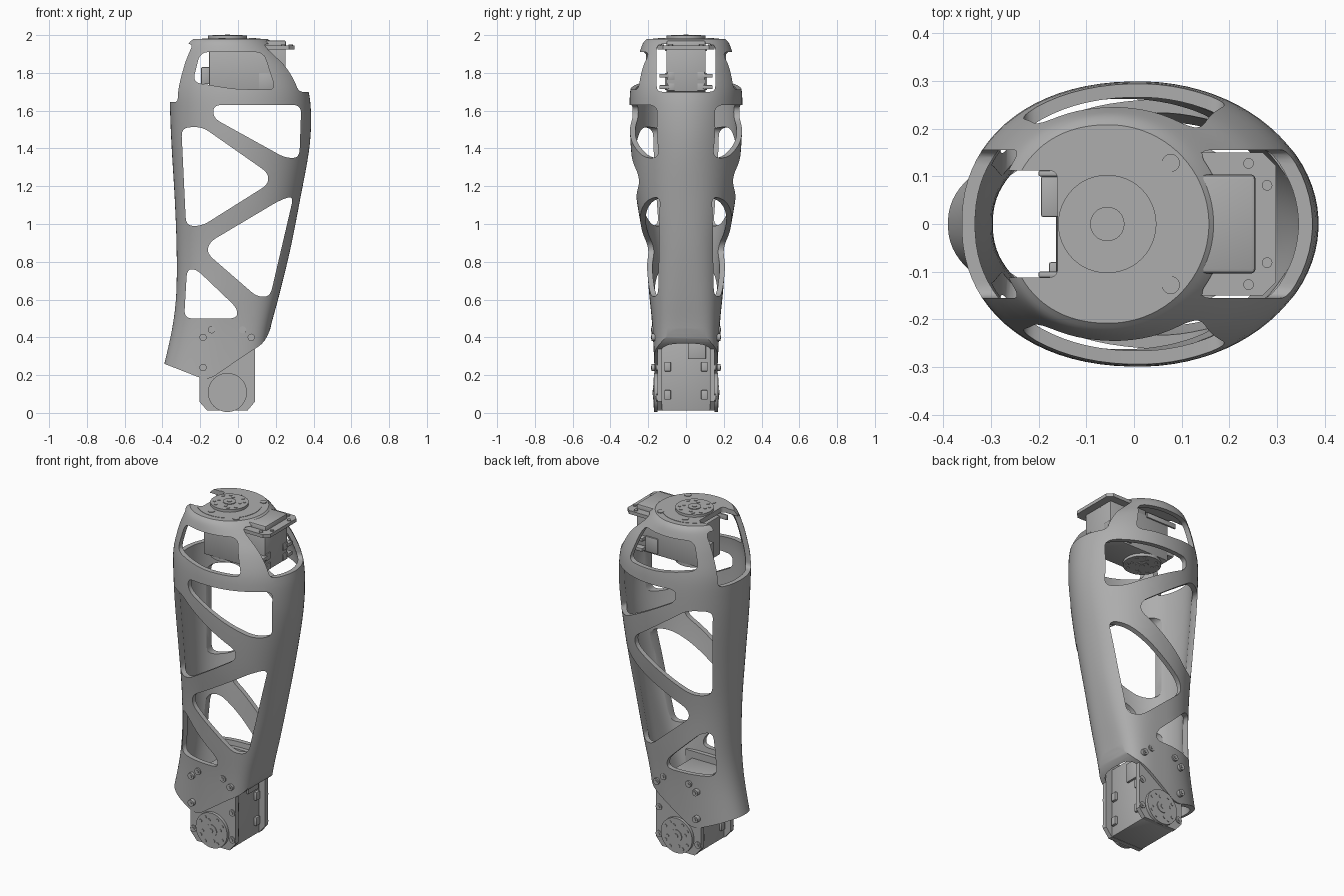
import bpy, bmesh
from math import sin, cos, pi, copysign
from mathutils import Vector, Matrix

cube = bpy.data.objects.get("Cube")
if cube:
    bpy.data.objects.remove(cube)

gray = bpy.data.materials.new("satin_gray")
gray.use_nodes = True
gray.diffuse_color = (0.42, 0.42, 0.42, 1)
gray.node_tree.nodes["Principled BSDF"].inputs["Base Color"].default_value = gray.diffuse_color

AXIS_X = -0.056   # line of both servo output shafts
parts = []


def finish(name, bm, keep=True):
    bmesh.ops.recalc_face_normals(bm, faces=bm.faces)
    mesh = bpy.data.meshes.new(name)
    bm.to_mesh(mesh)
    bm.free()
    obj = bpy.data.objects.new(name, mesh)
    bpy.context.scene.collection.objects.link(obj)
    mesh.materials.append(gray)
    if keep:
        parts.append(obj)
    else:
        obj.hide_render = True
    return obj


def rounded(points, r):
    """Replace each corner of a polygon with a short curve."""
    out = []
    for i, p in enumerate(points):
        p = Vector(p)
        before, after = Vector(points[i - 1]) - p, Vector(points[(i + 1) % len(points)]) - p
        a = p + before.normalized() * min(r, before.length * 0.45)
        b = p + after.normalized() * min(r, after.length * 0.45)
        for k in range(7):
            t = k / 6
            out.append(a * (1 - t) ** 2 + p * 2 * t * (1 - t) + b * t * t)
    return out


def prism(name, points, lo, hi, plane="xz", keep=True):
    place = {"xz": lambda p, d: (p[0], d, p[1]),
             "xy": lambda p, d: (p[0], p[1], d),
             "yz": lambda p, d: (d, p[0], p[1])}[plane]
    bm = bmesh.new()
    ends = [[bm.verts.new(place(p, d)) for p in points] for d in (lo, hi)]
    for ring in ends:
        bm.faces.new(ring)
    for i in range(len(points)):
        bm.faces.new((ends[0][i - 1], ends[0][i], ends[1][i], ends[1][i - 1]))
    return finish(name, bm, keep)


def rect(x0, x1, y0, y1):
    return [(x0, y0), (x1, y0), (x1, y1), (x0, y1)]


def box(name, x, y, z, bevel=0.006):
    bm = bmesh.new()
    bmesh.ops.create_cube(bm, size=1)
    for v in bm.verts:
        v.co = [s[0] if c < 0 else s[1] for c, s in zip(v.co, (x, y, z))]
    bmesh.ops.bevel(bm, geom=bm.edges[:], offset=bevel, segments=2, affect="EDGES", profile=0.5)
    return finish(name, bm)


def add_disc(bm, center, r, depth, axis, segments):
    turn = Vector((0, 0, 1)).rotation_difference(Vector(axis)).to_matrix().to_4x4()
    move = Matrix.Translation(Vector(center) + Vector(axis) * depth / 2)
    bmesh.ops.create_cone(bm, cap_ends=True, segments=segments, radius1=r, radius2=r,
                          depth=depth, matrix=move @ turn)


def disc(name, center, r, depth, axis, segments=48):
    bm = bmesh.new()
    add_disc(bm, center, r, depth, axis, segments)
    return finish(name, bm)


def horn(name, center, axis):
    """Round output flange with hub and two rings of screws."""
    disc(name, center, 0.103, 0.018, axis)
    axis, center = Vector(axis), Vector(center)
    face = center + axis * 0.018
    side = Vector((1, 0, 0))
    up = axis.cross(side)
    bm = bmesh.new()
    add_disc(bm, face, 0.036, 0.004, axis, 32)
    add_disc(bm, face, 0.013, 0.007, axis, 16)
    for k in range(12):
        ring = 0.081 if k % 3 else 0.06
        a = k * pi / 6 + (0 if k % 3 else pi / 12)
        add_disc(bm, face + (side * cos(a) + up * sin(a)) * ring, 0.009, 0.003, axis, 12)
    finish(name + "_screws", bm)


def carve(obj, cutters):
    for c in cutters:
        m = obj.modifiers.new("cut", "BOOLEAN")
        m.operation, m.solver, m.object = "DIFFERENCE", "EXACT", c
    graph = bpy.context.evaluated_depsgraph_get()
    graph.update()
    mesh = bpy.data.meshes.new_from_object(obj.evaluated_get(graph))
    obj.modifiers.clear()
    obj.data = mesh


# Leg shell: height, left edge, right edge, half depth, middle, squareness of right half
rows = [(.10, -.43, .10, .163, -.06, 4), (.26, -.39, .135, .168, -.06, 4),
        (.45, -.348, .172, .178, -.06, 3.6), (.63, -.327, .22, .195, -.05, 3),
        (.87, -.325, .278, .218, -.03, 2.5), (1.13, -.335, .329, .262, 0, 2.2),
        (1.38, -.35, .375, .29, .01, 2), (1.55, -.358, .387, .298, .01, 2),
        (1.70, -.36, .374, .296, .01, 2), (1.82, -.337, .32, .272, -.01, 2),
        (1.90, -.312, .245, .248, -.035, 2), (1.955, -.285, .187, .229, -.05, 2),
        (1.98, -.262, .157, .208, -.053, 2)]


def spline(i, t):
    p = [Vector(rows[max(0, min(len(rows) - 1, i + k))]) for k in (-1, 0, 1, 2)]
    return 0.5 * (2 * p[1] + (p[2] - p[0]) * t + (2 * p[0] - 5 * p[1] + 4 * p[2] - p[3]) * t * t
                  + (3 * p[1] - p[0] - 3 * p[2] + p[3]) * t ** 3)


def section(row, count=80):
    z, left, right, half, mid, power = row
    for k in range(count):
        a = 2 * pi * (k + 0.5) / count
        c, s = cos(a), sin(a)
        n, reach = (power, right - mid) if c > 0 else (2.2, mid - left)
        yield (mid + reach * copysign(abs(c) ** (2 / n), c), half * copysign(abs(s) ** (2 / n), s), z)


bm = bmesh.new()
levels = [spline(i, t / 4) for i in range(len(rows) - 1) for t in range(4)] + [Vector(rows[-1])]
rings = [[bm.verts.new(p) for p in section(level)] for level in levels]
for low, high in zip(rings, rings[1:]):
    for k in range(len(low)):
        bm.faces.new((low[k - 1], low[k], high[k], high[k - 1]))
top = bm.faces.new(rings[-1])
bmesh.ops.recalc_face_normals(bm, faces=bm.faces)
shell = finish("leg_shell", bm)
if shell.data.polygons[-1].normal.z < 0:
    shell.data.flip_normals()
wall = shell.modifiers.new("wall", "SOLIDIFY")
wall.thickness, wall.offset, wall.use_even_offset = 0.028, -1, True

# Truss windows, cut through front and back
windows = [
    [(-.13, 1.63), (.335, 1.63), (.325, 1.35), (.25, 1.35), (-.13, 1.56)],
    [(-.30, 1.51), (-.19, 1.515), (.16, 1.27), (.16, 1.21), (-.19, .99), (-.275, .99)],
    [(.22, 1.125), (.295, 1.15), (.17, .615), (.10, .615), (-.165, .845), (-.15, .905)],
    [(-.27, .76), (-.22, .76), (-.005, .555), (-.005, .5), (-.285, .5)],
    [(-.20, 1.91), (.135, 1.91), (.20, 1.71), (-.02, 1.715), (-.24, 1.75)]]
cutters = [prism("window_cutter", rounded(w, .045), -.6, .6, "xz", False) for w in windows]
# Side openings and slot at the top, slanted lower edge
cutters.append(prism("right_opening_cutter", rounded(rect(-.155, .155, 1.70, 1.952), .03),
                     .10, .6, "yz", False))
cutters.append(prism("left_opening_cutter", rounded(rect(-.155, .155, 1.645, 1.952), .03),
                     -.6, -.2, "yz", False))
slot = prism("slot_cutter", rounded(rect(-.6, -.16, -.112, .112), .02), 1.75, 2.1, "xy", False)
cutters.append(slot)
lower = [(-.6, .335), (-.39, .26), (-.16, .17), (.05, .315), (.14, .37), (.19, .49),
         (.6, .7), (.6, -.3), (-.6, -.3)]
cutters.append(prism("lower_edge_cutter", rounded(lower, .05), -.6, .6, "xz", False))
carve(shell, cutters)

# Raised seat and screws on the top plate
seat = disc("top_seat", (AXIS_X, 0, 1.975), .175, .007, (0, 0, 1), 64)
carve(seat, [slot])
for c in cutters:
    bpy.data.objects.remove(c)
for x in (-.085, .077):
    for y in (-.128, .128):
        disc("top_screw", (x, y, 1.98), .019, .005, (0, 0, 1), 20)

# Upper servo
box("upper_servo_body", (-.153, .252), (-.104, .104), (1.70, 1.93))
box("upper_servo_cover", (.0, .255), (-.104, .104), (1.92, 1.972), .01)
flange = [(.14, -.15), (.27, -.15), (.298, -.122), (.298, .122), (.27, .15), (.14, .15)]
prism("upper_servo_flange", flange, 1.925, 1.945, "xy")
horn("upper_horn", (AXIS_X, 0, 1.979), (0, 0, 1))
horn("under_horn", (AXIS_X, 0, 1.702), (0, 0, -1))
for s in (-1, 1):
    y = sorted((s * .10, s * .112))
    box("upper_side_rail", (-.20, .0), y, (1.915, 1.945), .003)
    box("upper_side_step", (.11, .19), y, (1.71, 1.80), .003)
    for x, py in ((.24, .127), (.279, .081)):
        disc("flange_screw", (x, s * py, 1.944), .011, .006, (0, 0, 1), 16)
    for z in (1.715, 1.775):
        box("upper_clip", (.19, .262), sorted((s * .09, s * .14)), (z, z + .02), .003)
        box("upper_lug", (.235, .258), sorted((s * .06, s * .10)), (z - .01, z + .03), .003)
box("upper_servo_plug", (-.195, -.15), (.015, .10), (1.74, 1.83), .004)

# Lower servo, its side plates, horns and bolts
box("lower_servo_body", (-.163, .05), (-.128, .128), (.012, .43))
box("lower_servo_panel", (.045, .062), (.01, .105), (.285, .40), .003)
plate = [(-.163, .012), (.05, .012), (.09, .06), (.09, .47), (-.205, .47), (-.205, .06)]
bolts = [(x, z) for x in (-.185, .07) for z in (.08, .24, .40)] + [(-.14, .44), (.025, .44)]
for s in (-1, 1):
    prism("side_plate", plate, s * .126, s * .152)
    horn("lower_horn", (AXIS_X, s * .152, .108), (0, s, 0))
    for x, z in bolts:
        reach = .158 if (z < .1 or (x > 0 and z < .3)) else .182
        disc("side_bolt", (x, s * .145, z), .019, reach - .145, (0, s, 0), 20)
        disc("bolt_core", (x, s * .145, z), .009, reach - .141, (0, s, 0), 12)
    for z in (.07, .22):
        for x in (.04, -.178):
            box("lower_clip", (x, x + .025), sorted((s * .08, s * .115)), (z, z + .05), .004)

# Smooth shading with sharp edges kept
bpy.ops.object.select_all(action="DESELECT")
for obj in parts:
    obj.select_set(True)
bpy.context.view_layer.objects.active = shell
bpy.ops.object.shade_smooth_by_angle(angle=0.55)
bpy.ops.object.select_all(action="DESELECT")
